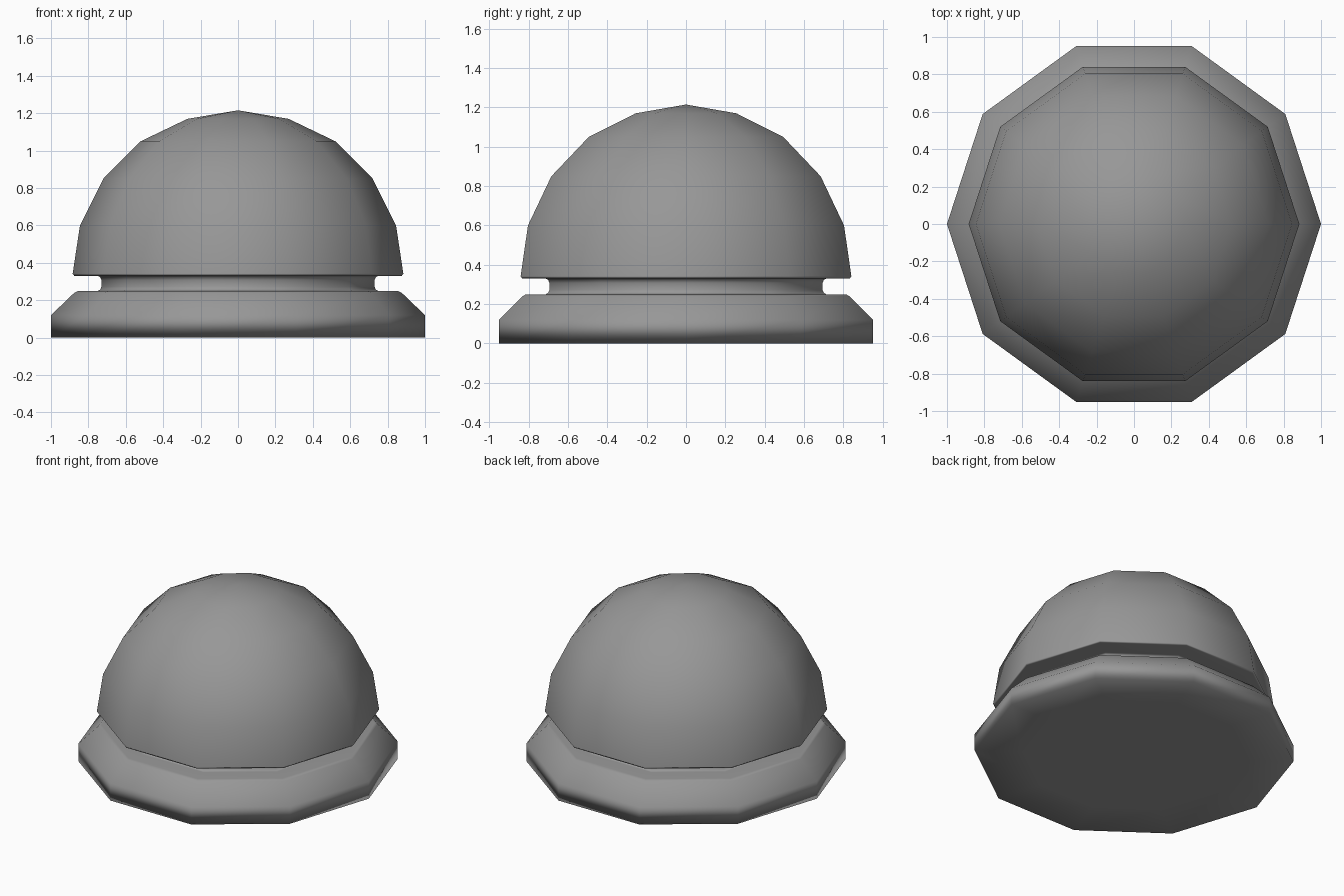
import bpy, bmesh, math

if "Cube" in bpy.data.objects:
    bpy.data.objects.remove(bpy.data.objects["Cube"])

SIDES = 10

# Dark grey finish shared by both parts
grey = bpy.data.materials.new("dark_grey")
grey.diffuse_color = (0.31, 0.31, 0.31, 1)
grey.use_nodes = True
grey.node_tree.nodes["Principled BSDF"].inputs["Base Color"].default_value = grey.diffuse_color


def lathe(name, profile):
    """Revolve (radius, height) points into a smooth ten-sided shell."""
    bm = bmesh.new()
    rings = []
    for r, z in profile:
        if r == 0:
            rings.append([bm.verts.new((0, 0, z))] * SIDES)
        else:
            rings.append([bm.verts.new((r * math.cos(math.tau * i / SIDES),
                                        r * math.sin(math.tau * i / SIDES), z))
                          for i in range(SIDES)])
    for low, high in zip(rings, rings[1:]):
        for i in range(SIDES):
            j = (i + 1) % SIDES
            corners = list(dict.fromkeys((low[i], low[j], high[j], high[i])))
            bm.faces.new(corners)
    for f in bm.faces:
        f.smooth = True
    mesh = bpy.data.meshes.new(name)
    bm.to_mesh(mesh)
    bm.free()
    mesh.materials.append(grey)
    obj = bpy.data.objects.new(name, mesh)
    bpy.context.collection.objects.link(obj)
    # Large faces dominate the shading, so narrow rims stay crisp
    obj.modifiers.new("weighted_shading", 'WEIGHTED_NORMAL')
    return obj


# Chamfered foot with the recessed neck above it
lathe("base", [(0, 0), (0.7, 0), (1, 0), (1, 0.12), (0.875, 0.24), (0.855, 0.25),
               (0.75, 0.25), (0.737, 0.257), (0.73, 0.272), (0.73, 0.29)])

# Upper half of the neck, the overhanging rim and the dome
lathe("dome", [(0.73, 0.29), (0.73, 0.308), (0.737, 0.323), (0.75, 0.33),
               (0.875, 0.33), (0.884, 0.342), (0.845, 0.60), (0.72, 0.85),
               (0.52, 1.05), (0.27, 1.17), (0, 1.215)])
